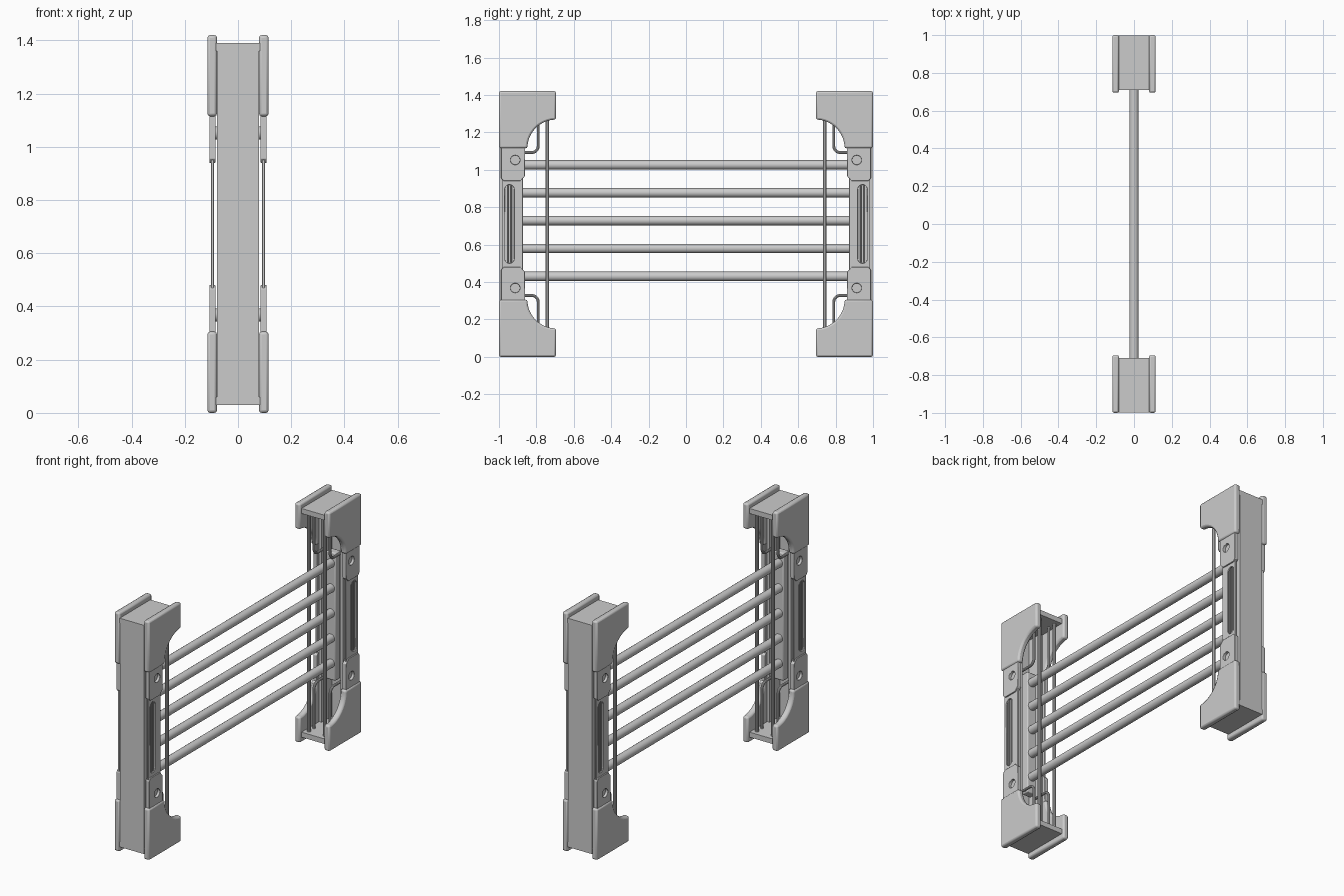
import bpy, bmesh, math

if "Cube" in bpy.data.objects:
    bpy.data.objects.remove(bpy.data.objects["Cube"])

MID = 0.71  # half height: every part is mirrored about this level


def finish(ob, axes, bevel=0.0):
    ob.location.z = MID
    bpy.ops.object.select_all(action='DESELECT')
    ob.select_set(True)
    bpy.context.view_layer.objects.active = ob
    bpy.ops.object.shade_smooth_by_angle(angle=math.radians(30))
    if bevel:
        b = ob.modifiers.new("Bevel", 'BEVEL')
        b.width, b.segments, b.limit_method = bevel, 2, 'ANGLE'
        b.angle_limit = math.radians(40)
        b.use_clamp_overlap = False
    if axes:
        m = ob.modifiers.new("Mirror", 'MIRROR')
        m.use_mirror_merge = False
        m.use_axis = ['X' in axes, 'Y' in axes, 'Z' in axes]
    return ob


def plate(name, loops, x0, x1, axes, bevel=0.0):
    """Flat (y, z) outline plus optional hole loops, extruded along x."""
    bm = bmesh.new()
    for loop in loops:
        vs = [bm.verts.new((x0, y, z - MID)) for y, z in loop]
        for a, b in zip(vs, vs[1:] + vs[:1]):
            bm.edges.new((a, b))
    if len(loops) == 1:
        bm.faces.new(vs)
    else:
        bmesh.ops.triangle_fill(bm, edges=bm.edges[:], use_beauty=True)
    res = bmesh.ops.extrude_face_region(bm, geom=bm.faces[:])
    for v in res["geom"]:
        if isinstance(v, bmesh.types.BMVert):
            v.co.x = x1
    bmesh.ops.recalc_face_normals(bm, faces=bm.faces[:])
    me = bpy.data.meshes.new(name)
    bm.to_mesh(me)
    bm.free()
    ob = bpy.data.objects.new(name, me)
    bpy.context.collection.objects.link(ob)
    return finish(ob, axes, bevel)


def rect(y0, y1, z0, z1):
    return [(y0, z0), (y1, z0), (y1, z1), (y0, z1)]


def arc(cy, cz, r, a0, a1, n):
    return [(cy + r * math.cos(math.radians(a0 + (a1 - a0) * i / n)),
             cz + r * math.sin(math.radians(a0 + (a1 - a0) * i / n))) for i in range(n + 1)]


def tube(name, pts, r, axes, res=3):
    cu = bpy.data.curves.new(name, 'CURVE')
    cu.dimensions = '3D'
    cu.bevel_depth, cu.bevel_resolution, cu.use_fill_caps = r, res, True
    sp = cu.splines.new('POLY')
    sp.points.add(len(pts) - 1)
    for p, (x, y, z) in zip(sp.points, pts):
        p.co = (x, y, z - MID, 1)
    ob = bpy.data.objects.new(name, cu)
    bpy.context.collection.objects.link(ob)
    bpy.ops.object.select_all(action='DESELECT')
    ob.select_set(True)
    bpy.context.view_layer.objects.active = ob
    bpy.ops.object.convert(target='MESH')
    return finish(bpy.context.object, axes)


# Post channel: outer wall, side walls and end caps
plate("outer_wall", [rect(0.97, 0.998, 0.03, 1.39)], -0.079, 0.079, 'Y')
plate("channel_side", [rect(0.875, 0.97, 0.03, 1.39)], 0.062, 0.079, 'XY')
plate("end_cap", [rect(0.71, 0.998, 1.36, 1.39)], -0.082, 0.082, 'YZ')

# Inner column that receives the horizontal bars
plate("bar_column", [rect(0.872, 0.92, 0.33, 1.09)], -0.03, 0.03, 'Y', 0.006)

# Corner cheek plates with a concave quarter-round cutout
cheek = [(1.0, 1.115), (1.0, 1.42), (0.695, 1.42)] + arc(0.695, 1.115, 0.153, 90, 0, 16)
plate("corner_plate", [cheek], 0.079, 0.115, 'XYZ', 0.010)

# Brackets with a round bolt hole and bolt seat
bracket = [(0.86, 1.13), (0.988, 1.13), (0.988, 0.955), (0.975, 0.94),
           (0.885, 0.94), (0.862, 0.965)]
plate("bracket", [bracket, arc(0.913, 1.052, 0.025, 0, 345, 23)], 0.084, 0.108, 'XYZ', 0.002)
plate("bolt_seat", [arc(0.913, 1.052, 0.025, 0, 345, 23)], 0.079, 0.092, 'XYZ')

# Slotted middle panels with slim rods in the slot
slot = arc(0.944, 0.895, 0.025, 0, 180, 8) + arc(0.944, 0.525, 0.025, 180, 360, 8)[:-1]
plate("slotted_panel", [rect(0.872, 0.984, 0.45, 0.97), slot], 0.091, 0.101, 'XY', 0.002)
for y in (0.934, 0.954):
    tube("slot_rod", [(0.096, y, 0.505), (0.096, y, 0.915)], 0.004, 'XY')

# Horizontal bars
for i in range(5):
    z = 0.43 + 0.149 * i
    tube("horizontal_bar", [(0, -0.875, z), (0, 0.875, z)], 0.025, '', 6)

# Upright rods and bent pipes inside each post
tube("upright_rod", [(0.053, 0.742, 0.03), (0.053, 0.742, 1.39)], 0.010, 'XY')
bend = arc(0.825, 1.127, 0.035, 270, 180, 8)
pipe = [(0.053, 0.90, 1.092)] + [(0.053, y, z) for y, z in bend] + [(0.053, 0.79, 1.37)]
tube("bent_pipe", pipe, 0.008, 'XYZ')
